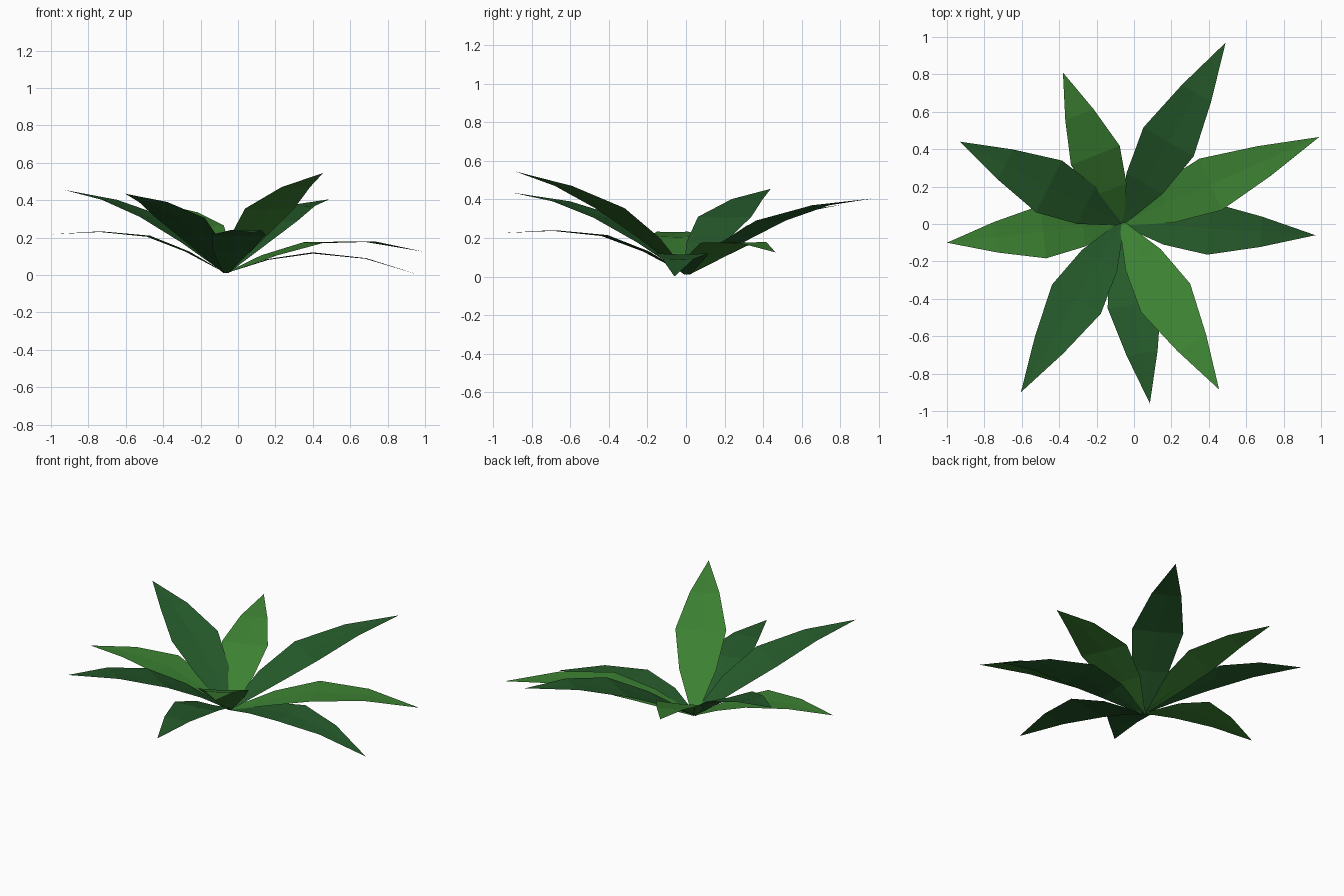
import bpy
from mathutils import Vector

if "Cube" in bpy.data.objects:
    bpy.data.objects.remove(bpy.data.objects["Cube"])


def material(name, rgb):
    m = bpy.data.materials.new(name)
    m.diffuse_color = (*rgb, 1)
    m.use_nodes = True
    m.node_tree.nodes["Principled BSDF"].inputs["Base Color"].default_value = m.diffuse_color
    return m


light = material("light_green", (0.045, 0.22, 0.032))
dark = material("dark_green", (0.019, 0.105, 0.024))

BASE = Vector((-0.065, 0.005, 0.01))   # all leaves spring from here
ALONG = (0, 0.22, 0.45, 0.72, 1)       # row positions from base to tip
TAPER = (0.1, 0.72, 1, 0.58, 0)        # half width of each row


def leaf(name, tip, heights, half_width, mat):
    """Pointed, arched blade with a barely sunken midrib."""
    out = Vector((tip[0] - BASE.x, tip[1] - BASE.y, 0))
    side = Vector((-out.y, out.x, 0)).normalized()
    verts, faces = [], []
    for t, w, z in zip(ALONG[:-1], TAPER, (BASE.z, *heights)):
        mid = Vector((BASE.x, BASE.y, z)) + out * t
        rib = Vector((0, 0, -0.04 * half_width * w))
        verts += [mid + side * half_width * w, mid + rib, mid - side * half_width * w]
    verts.append(Vector((tip[0], tip[1], heights[-1])))
    for r in range(3):
        for c in range(2):
            a = r * 3 + c
            faces.append((a, a + 1, a + 4, a + 3)[::-1])
            faces[-1] = faces[-1][::-1]
    faces += [(9, 10, 12), (10, 11, 12)]
    # wind the faces so they look up
    faces = [f[::-1] if (verts[f[1]] - verts[f[0]]).cross(verts[f[2]] - verts[f[1]]).z < 0 else f
             for f in faces]
    me = bpy.data.meshes.new(name)
    me.from_pydata(verts, [], faces)
    me.materials.append(mat)
    ob = bpy.data.objects.new(name, me)
    bpy.context.collection.objects.link(ob)


# name, tip (x, y), heights of rows 1-3 and tip, half width, colour
leaf("leaf_back_right", (0.49, 0.97), (0.165, 0.29, 0.37, 0.405), 0.155, dark)
leaf("leaf_right_back", (0.99, 0.465), (0.105, 0.175, 0.18, 0.125), 0.15, light)
leaf("leaf_right", (0.97, -0.06), (0.085, 0.12, 0.09, 0.0), 0.14, dark)
leaf("leaf_front_right", (0.455, -0.885), (0.2, 0.355, 0.47, 0.545), 0.152, light)
leaf("leaf_front", (0.085, -0.96), (0.13, 0.215, 0.24, 0.225), 0.145, dark)
leaf("leaf_front_left", (-0.605, -0.9), (0.175, 0.305, 0.39, 0.435), 0.152, dark)
leaf("leaf_left", (-1.0, -0.1), (0.125, 0.21, 0.233, 0.217), 0.142, light)
leaf("leaf_left_back", (-0.93, 0.44), (0.175, 0.31, 0.402, 0.455), 0.155, dark)
leaf("leaf_back_left", (-0.38, 0.81), (0.15, 0.265, 0.335, 0.373), 0.14, light)
